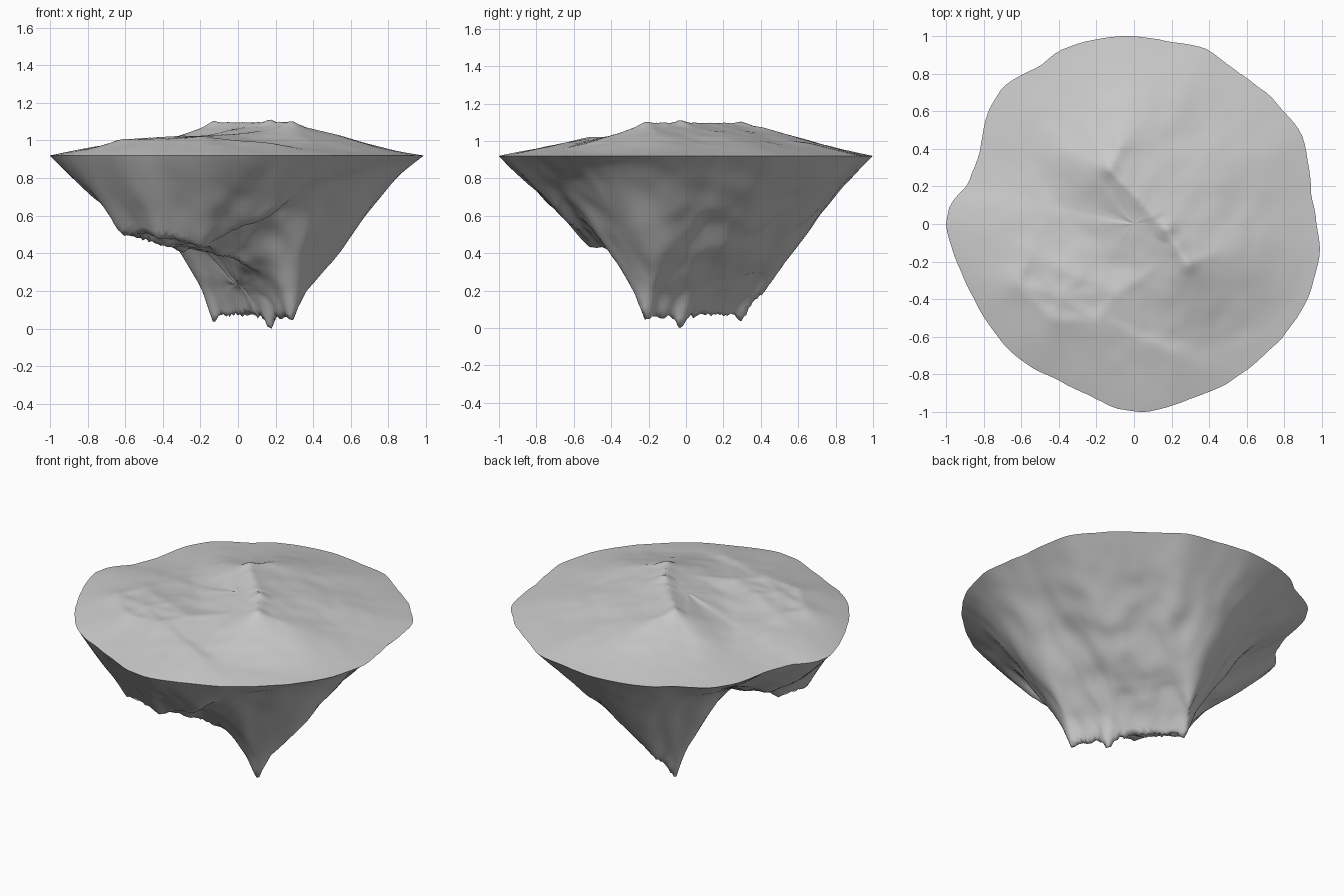
import bpy, bmesh, math
from mathutils import Vector, noise

if "Cube" in bpy.data.objects:
    bpy.data.objects.remove(bpy.data.objects["Cube"], do_unlink=True)

RIM_Z, DEPTH, TOP_SCALE = 0.92, 0.92, 0.207
SEGMENTS, RINGS = 144, 44

stone = bpy.data.materials.new("grey_stone")
stone.use_nodes = True
stone.diffuse_color = (0.6, 0.6, 0.6, 1)
stone.node_tree.nodes["Principled BSDF"].inputs["Base Color"].default_value = (0.6, 0.6, 0.6, 1)

# Rim outline, anticlockwise
OUTLINE = [(.97, 0), (.94, .16), (.93, .32), (.89, .48), (.73, .67), (.56, .8),
           (.38, .93), (.18, .97), (0, 1), (-.15, .99), (-.4, .92), (-.5, .84),
           (-.7, .73), (-.77, .61), (-.82, .37), (-.88, .21), (-.98, .1), (-1, 0),
           (-.93, -.23), (-.85, -.4), (-.62, -.71), (-.4, -.83), (-.24, -.91),
           (-.1, -.98), (.06, -1), (.3, -.93), (.54, -.82), (.71, -.68),
           (.88, -.48), (.99, -.15)]
RIM = [(math.atan2(y, x) % math.tau, math.hypot(x, y)) for x, y in OUTLINE]
RIM.append((math.tau, RIM[0][1]))


def rim_radius(angle):
    for (a, ra), (b, rb) in zip(RIM, RIM[1:]):
        if angle <= b:
            f = (angle - a) / (b - a)
            wobble = noise.noise((math.cos(angle) * 9, math.sin(angle) * 9, 3))
            return ra + (rb - ra) * f + wobble * 0.006
    return RIM[0][1]


# Crest lines: start (x, y, depth), end (x, y, depth),
# then flank steepness on the left-front side and on the right-back side
RIDGE_A, RIDGE_M, RIDGE_B = (-.13, .29, .83), (.17, -.03, .84), (.29, -.21, .83)
LEDGE = [(-.62, -.31, .41), (-.42, -.50, .43), (-.19, -.50, .48),
         (-.08, -.36, .52), (-.30, -.29, .50), (-.54, -.15, .43)]
LEDGE_MID = (-.40, -.38, .46)
CRESTS = [(RIDGE_A, RIDGE_M, 2.1, 1.15),
          (RIDGE_M, RIDGE_B, 1.7, 1.2),
          (RIDGE_A, (-.08, .40, .75), 2.1, 1.05),
          (RIDGE_B, (.41, -.17, .68), 1.5, 1.2),
          ((.27, .14, .64), (.02, .41, .61), 1.2, 1.0),
          (LEDGE[3], (.12, -.22, .62), 1.2, 1.2),
          ((-.15, -.50, .46), (.20, -.68, .30), 1.0, 1.0)]
CRESTS += [(a, b, 0.95, 0.95) for a, b in zip(LEDGE, LEDGE[1:] + LEDGE[:1])]
CRESTS += [(a, LEDGE_MID, 0.95, 0.95) for a in LEDGE]
ACROSS = Vector((1, 1)).normalized()

# Pointed tips hanging below the main ridge: x, y, length
TIPS = [(.17, -.03, .09), (-.13, .29, .05), (.29, -.21, .05),
        (-.06, .21, .03), (.04, .11, .02), (.10, .04, .02), (.23, -.12, .03)]


def smooth_max(a, b, k):
    h = max(k - abs(a - b), 0) / k
    return max(a, b) + h * h * k / 4


def depth_at(x, y, gap):
    """Depth of rock under a point that lies `gap` inside the rim."""
    if gap < 1e-6:
        return 0
    warp = noise.noise_vector((x * 4, y * 4, 7)) * 0.015
    p = Vector((x + warp.x, y + warp.y))
    flanks = []
    for start, end, steep_left, steep_right in CRESTS:
        a, b = Vector(start[:2]), Vector(end[:2])
        f = min(max((p - a).dot(b - a) / (b - a).length_squared, 0), 1)
        away = p - a.lerp(b, f)
        crest = start[2] + (end[2] - start[2]) * f
        side = 0.5
        if away.length > 1e-6:
            side = 0.5 + 0.5 * away.normalized().dot(ACROSS)
        steep = steep_left + (steep_right - steep_left) * side
        flanks.append(crest * (gap / (gap + away.length)) ** steep)
    # Soften the crease between the two strongest flanks
    flanks.sort()
    total = smooth_max(flanks[-1], flanks[-2], min(0.05, gap * 0.15))
    fade = min(gap / 0.35, 1)
    total += fade * 0.02 * noise.noise((x * 4.5, y * 4.5, 1))
    total += fade * 0.018 * noise.noise((x * 10, y * 10, 2))
    for tx, ty, length in TIPS:
        total += length * max(1 - math.hypot(x - tx, y - ty) / 0.07, 0)
    return total


# Shared plan grid of (x, y, depth), ring by ring from the centre
rows = []
for i in range(1, RINGS + 1):
    s = i / RINGS
    row = []
    for j in range(SEGMENTS):
        a = math.tau * j / SEGMENTS
        r = rim_radius(a)
        x, y = r * s * math.cos(a), r * s * math.sin(a)
        row.append((x, y, depth_at(x, y, r * (1 - s))))
    rows.append(row)
centre = (0, 0, depth_at(0, 0, 0.96))
deepest = max(d for row in rows for _, _, d in row)


def build_surface(name, scale):
    """Make one side of the island; positive scale rises, negative hangs."""
    bm = bmesh.new()

    def vert(p):
        return bm.verts.new((p[0], p[1], RIM_Z + scale * p[2] * DEPTH / deepest))

    hub = vert(centre)
    rings = [[vert(p) for p in row] for row in rows]
    for j in range(SEGMENTS):
        k = (j + 1) % SEGMENTS
        bm.faces.new((hub, rings[0][j], rings[0][k]))
        for inner, outer in zip(rings, rings[1:]):
            bm.faces.new((inner[j], outer[j], outer[k], inner[k]))
    if scale < 0:
        bmesh.ops.reverse_faces(bm, faces=bm.faces[:])
    for face in bm.faces:
        face.smooth = True
    mesh = bpy.data.meshes.new(name)
    bm.to_mesh(mesh)
    bm.free()
    mesh.materials.append(stone)
    obj = bpy.data.objects.new(name, mesh)
    bpy.context.collection.objects.link(obj)


# Low hills above, deep rock mass below
build_surface("island_top", TOP_SCALE)
build_surface("island_underside", -1)
